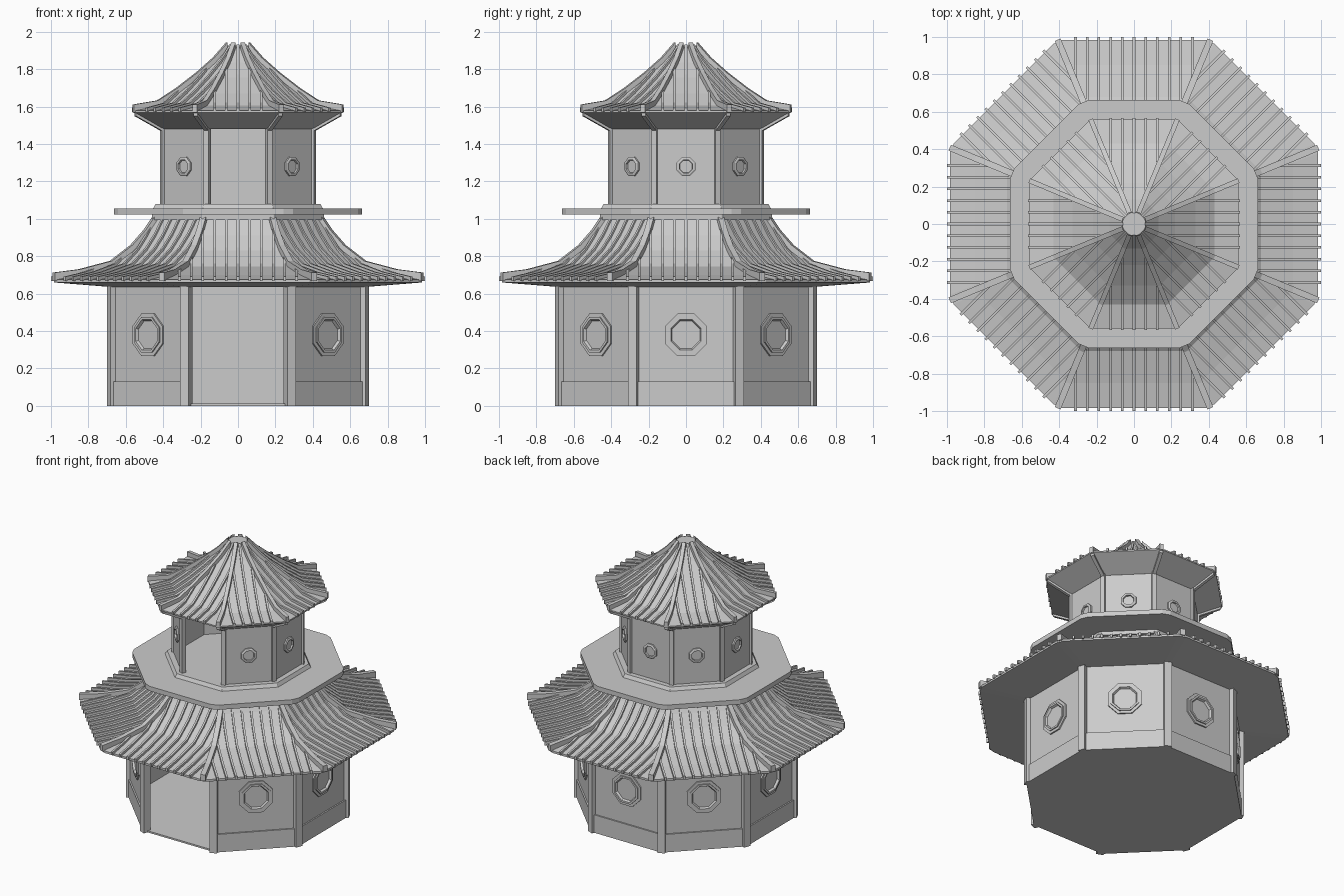
import bpy, bmesh
from math import pi, tan, cos, sin
from mathutils import Matrix, Vector

if "Cube" in bpy.data.objects:
    bpy.data.objects.remove(bpy.data.objects["Cube"])

T = tan(pi / 8)


def finish(name, bm):
    bmesh.ops.recalc_face_normals(bm, faces=bm.faces[:])
    me = bpy.data.meshes.new(name)
    bm.to_mesh(me)
    bm.free()
    ob = bpy.data.objects.new(name, me)
    bpy.context.collection.objects.link(ob)
    return ob


def oct_ring(a, cut):
    """Octagon of apothem a, each corner trimmed by cut."""
    pts = []
    for k in range(8):
        for t in (-(a * T - cut), a * T - cut):
            pts.append(Matrix.Rotation(k * pi / 4, 3, 'Z') @ Vector((a, t, 0)))
    return pts


def skin(bm, rings):
    """Bridge rings of points and cap both ends."""
    vs = [[bm.verts.new(p) for p in r] for r in rings]
    n = len(vs[0])
    for r0, r1 in zip(vs, vs[1:]):
        for i in range(n):
            j = (i + 1) % n
            bm.faces.new((r0[i], r0[j], r1[j], r1[i]))
    bm.faces.new(vs[0])
    bm.faces.new(vs[-1])


def oct_loft(name, profile, cut=0.002):
    bm = bmesh.new()
    skin(bm, [[p + Vector((0, 0, z)) for p in oct_ring(a, cut * min(1, a))] for a, z in profile])
    return finish(name, bm)


def box(bm, x0, x1, y0, y1, z0, z1, ang):
    m = Matrix.Rotation(ang, 3, 'Z')
    skin(bm, [[m @ Vector((x, y, z)) for x, y in ((x0, y0), (x1, y0), (x1, y1), (x0, y1))]
              for z in (z0, z1)])


def bar(bm, path, t, w, lo, hi, ang):
    """Rectangular bar following a (radius, z) path, offset t sideways."""
    m = Matrix.Rotation(ang, 3, 'Z')
    skin(bm, [[m @ Vector((r, t + s * w / 2, z + h))
               for s, h in ((-1, lo), (1, lo), (1, hi), (-1, hi))] for r, z in path])


def clip(path, a0):
    """Keep the part of an outward path beyond apothem a0."""
    out = []
    for (r0, z0), (r1, z1) in zip(path, path[1:]):
        if r1 <= a0:
            continue
        if not out:
            f = max(0, (a0 - r0) / (r1 - r0))
            out.append((r0 + f * (r1 - r0), z0 + f * (z1 - z0)))
        out.append((r1, z1))
    return out


def roof(name, path, soffit, nribs, pitch, hip_w, hip_h, flare, over):
    oct_loft(name + "_shell", path + soffit, 0.03)
    ribs, hips = bmesh.new(), bmesh.new()
    tip = path[:-1] + [(path[-1][0] + over, path[-1][1])]
    hip = [(r / cos(pi / 8), z) for r, z in path]
    hip[-1] = (hip[-1][0], hip[-1][1] + flare)
    for k in range(8):
        for i in range(-nribs, nribs + 1):
            t = i * pitch
            bar(ribs, clip(tip, (abs(t) + 0.012) / T), t, 0.014, -0.008, 0.016, k * pi / 4)
        bar(hips, hip, 0, hip_w, -0.015, hip_h, k * pi / 4 + pi / 8)
    finish(name + "_tile_ribs", ribs)
    finish(name + "_hip_ridges", hips)


def storey(name, a, z0, z1, post, win_z, win, base=0):
    """Seven walls with framed windows, an open front, and corner posts."""
    walls, posts, wins, skirt = [bmesh.new() for _ in range(4)]
    for k in range(8):
        ang = k * pi / 4
        m = Matrix.Rotation(ang, 3, 'Z')
        rp = (a - 0.006) / cos(pi / 8)
        box(posts, rp - post / 2, rp + post / 2, -post / 2, post / 2, z0, z1, ang + pi / 8)
        if k == 6:
            continue
        h = a * T
        box(walls, a - 0.02, a, -h + 0.005, h - 0.005, z0, z1, ang)
        if base:
            box(skirt, a - 0.01, a + 0.01, -h, h, z0, z0 + base, ang)
        skin(wins, [[m @ Vector((a + d, r * cos(pi / 8 + j * pi / 4),
                                 win_z + r * sin(pi / 8 + j * pi / 4))) for j in range(8)]
                    for r, d in win])
    finish(name + "_walls", walls)
    finish(name + "_corner_posts", posts)
    finish(name + "_window_frames", wins)
    if base:
        finish(name + "_baseboard", skirt)
    else:
        skirt.free()


# lower storey
oct_loft("ground_floor", [(0.675, 0), (0.675, 0.012)])
storey("lower", 0.675, 0, 0.64, 0.05, 0.38,
       [(0.122, -0.005), (0.122, 0.01), (0.102, 0.01), (0.102, 0.018), (0.088, 0.018), (0.08, 0.003)], 0.13)
roof("lower_roof",
     [(0.44, 1.0), (0.50, 0.91), (0.57, 0.83), (0.68, 0.745), (0.85, 0.70), (0.985, 0.675)],
     [(0.985, 0.66), (0.67, 0.635)], 5, 0.0625, 0.034, 0.03, 0.008, 0.014)

# balcony deck between the storeys
oct_loft("deck_support", [(0.46, 0.995), (0.46, 1.022)])
oct_loft("balcony_deck", [(0.662, 1.022), (0.662, 1.056)], 0.045)
oct_loft("upper_plinth", [(0.455, 1.054), (0.44, 1.08)])

# upper storey
storey("upper", 0.404, 1.07, 1.49, 0.03, 1.28,
       [(0.055, -0.005), (0.055, 0.01), (0.046, 0.014), (0.038, 0.014), (0.036, 0.003)])
roof("upper_roof",
     [(0.06, 1.915), (0.13, 1.835), (0.22, 1.755), (0.33, 1.67), (0.43, 1.605), (0.56, 1.578)],
     [(0.56, 1.568), (0.405, 1.48)], 2, 0.0625, 0.026, 0.028, 0.005, 0.008)
beams = bmesh.new()
for k in range(8):
    bar(beams, [(0.405 / cos(pi / 8), 1.48), (0.55 / cos(pi / 8), 1.562)], 0, 0.024,
        -0.012, 0.01, k * pi / 4 + pi / 8)
finish("upper_eave_beams", beams)
oct_loft("roof_cap", [(0.062, 1.89), (0.062, 1.928)], 0.2)
